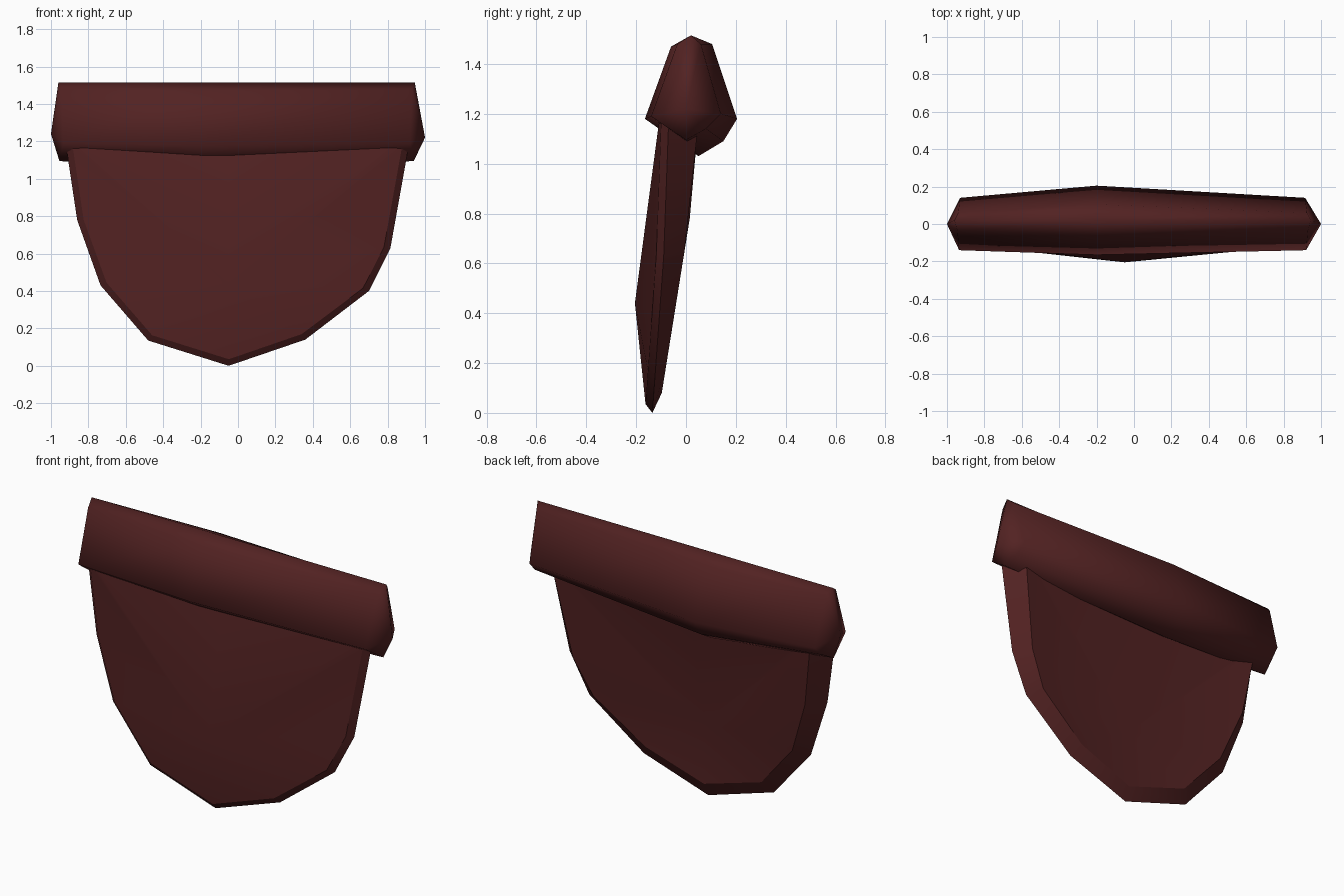
import bpy, bmesh, math

if "Cube" in bpy.data.objects:
    bpy.data.objects.remove(bpy.data.objects["Cube"])

maroon = bpy.data.materials.new("dark maroon")
maroon.diffuse_color = (0.085, 0.016, 0.016, 1)
maroon.use_nodes = True
maroon.node_tree.nodes["Principled BSDF"].inputs["Base Color"].default_value = maroon.diffuse_color


def loft(name, rings, first, last, angle):
    """Bridge closed rings of points and close both ends with a fan to a tip."""
    bm = bmesh.new()
    vr = [[bm.verts.new(p) for p in ring] for ring in rings]
    n = len(vr[0])
    for a, b in zip(vr, vr[1:]):
        for i in range(n):
            j = (i + 1) % n
            bm.faces.new((a[i], a[j], b[j], b[i]))
    for ring, tip in ((vr[0], first), (vr[-1], last)):
        t = bm.verts.new(tip)
        for i in range(n):
            bm.faces.new((ring[i], ring[(i + 1) % n], t))
    bmesh.ops.recalc_face_normals(bm, faces=bm.faces)
    me = bpy.data.meshes.new(name)
    bm.to_mesh(me)
    bm.free()
    me.materials.append(maroon)
    ob = bpy.data.objects.new(name, me)
    bpy.context.collection.objects.link(ob)
    bpy.ops.object.select_all(action='DESELECT')
    ob.select_set(True)
    bpy.context.view_layer.objects.active = ob
    bpy.ops.object.shade_smooth_by_angle(angle=math.radians(angle))
    return ob


# Top bar: seven-sided section, thicker near the middle, pointed ends
end = [(-.035, 1.48), (.02, 1.515), (.06, 1.48), (.14, 1.20),
       (.08, 1.14), (.0, 1.095), (-.14, 1.19)]
mid = [(-.06, 1.47), (.02, 1.515), (.105, 1.48), (.205, 1.18),
       (.15, 1.09), (.05, 1.03), (-.165, 1.18)]
end_x = [.945, .96, .94, .93, .935, .955, .935]
left = [(-x, y, z) for x, (y, z) in zip(end_x, end)]
right = [(x - .015, y, z) for x, (y, z) in zip(end_x, end)]
middle = [(-.2, y, z) for y, z in mid]
loft("top_bar", [left, middle, right], (-1, 0, 1.24), (1, 0, 1.22), 89)

# Hanging panel: rounded outline with bevelled rim, front bulging, back hollowed
outline = [(-.93, 1.23), (-.92, 1.18), (-.86, .78), (-.735, .43), (-.48, .135),
           (-.05, .0), (.36, .14), (.70, .40), (.815, .63), (.91, 1.16), (.92, 1.23),
           (-.05, 1.23)]


def ring(inset, y_of_z, top_shift=0):
    """Outline pulled towards the panel centre; the top middle may shift in y."""
    pts = []
    for x, z in outline[:-1]:
        dx, dz = -.03 - x, max(.75 - z, 0)
        d = math.hypot(dx, dz)
        x, z = x + dx / d * inset, z + dz / d * inset
        pts.append((x, y_of_z(z), z))
    x, z = outline[-1]
    return pts + [(x, y_of_z(z) + top_shift, z)]


front = ring(.035, lambda z: -.165 + .065 * min(z / .9, 1), .04)
rim = ring(0, lambda z: -.135 + .065 * min(z / .9, 1), .05)
back = ring(.08, lambda z: -.11 + .125 * min(z / .78, 1) + .09 * max(z - .78, 0))
loft("hanging_panel", [front, rim, back], (-.05, -.205, .44), (-.05, -.10, .44), 30)
